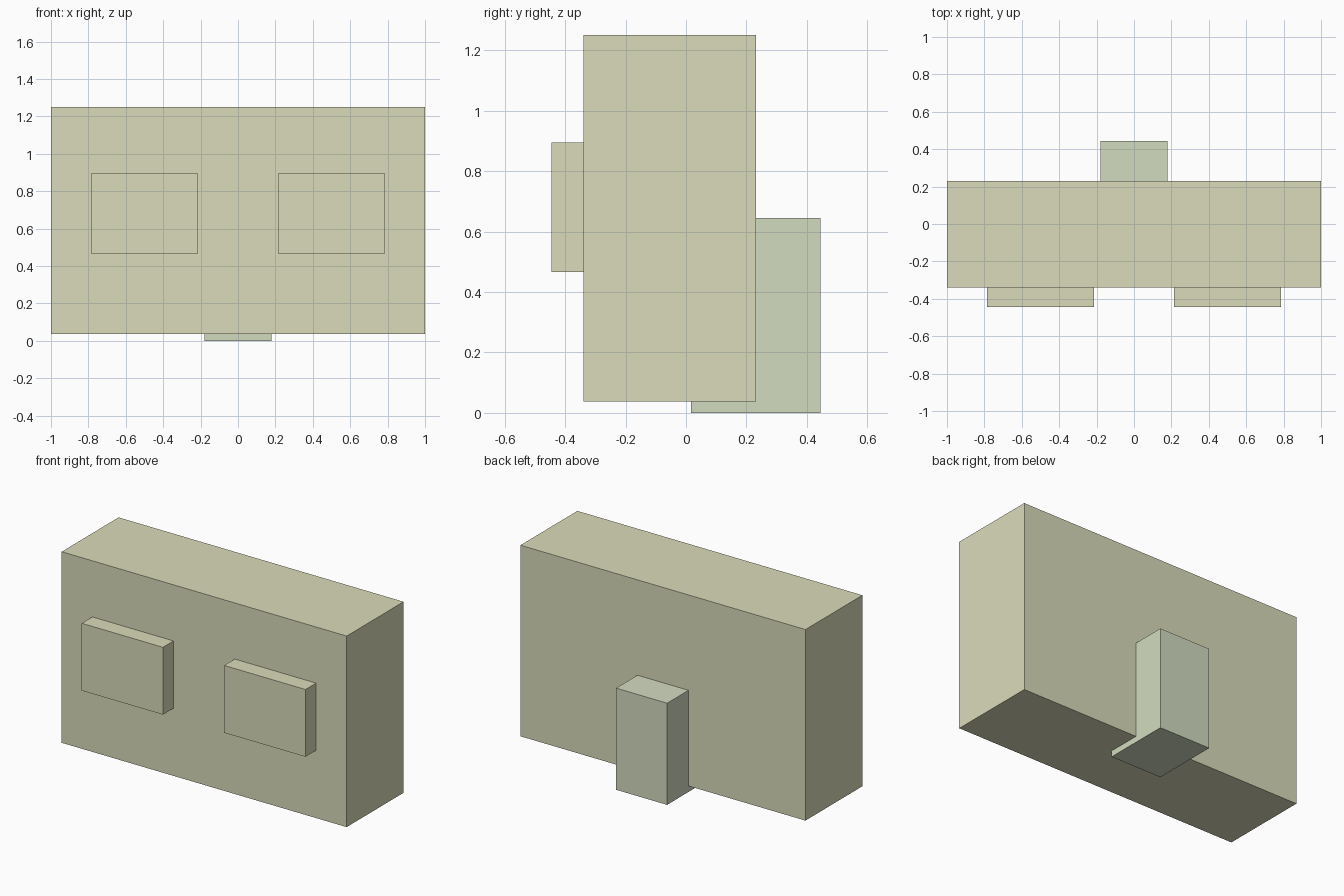
import bpy

if "Cube" in bpy.data.objects:
    bpy.data.objects.remove(bpy.data.objects["Cube"])


def material(name, rgb):
    mat = bpy.data.materials.new(name)
    mat.diffuse_color = (*rgb, 1)
    mat.use_nodes = True
    mat.node_tree.nodes["Principled BSDF"].inputs["Base Color"].default_value = mat.diffuse_color
    return mat


def box(name, low, high, mat):
    """Box spanning two opposite corners."""
    centre = [(a + b) / 2 for a, b in zip(low, high)]
    bpy.ops.mesh.primitive_cube_add(size=1, location=centre)
    obj = bpy.context.object
    obj.name = name
    obj.scale = [b - a for a, b in zip(low, high)]
    bpy.ops.object.transform_apply(location=False, rotation=False, scale=True)
    obj.data.materials.append(mat)
    return obj


khaki = material("khaki", (0.70, 0.71, 0.49))
pale_green = material("pale_green", (0.65, 0.71, 0.53))

# Main block, raised slightly off the ground
box("body", (-1, -0.339, 0.038), (1, 0.231, 1.25), khaki)

# Two raised pads on the front, centred on the front face
for side, x in (("left", -0.5), ("right", 0.5)):
    box(f"front_pad_{side}", (x - 0.285, -0.445, 0.467), (x + 0.285, -0.233, 0.894), khaki)

# Upright block at the back, centred on the back face
box("rear_block", (-0.179, 0.017, 0), (0.179, 0.445, 0.645), pale_green)
